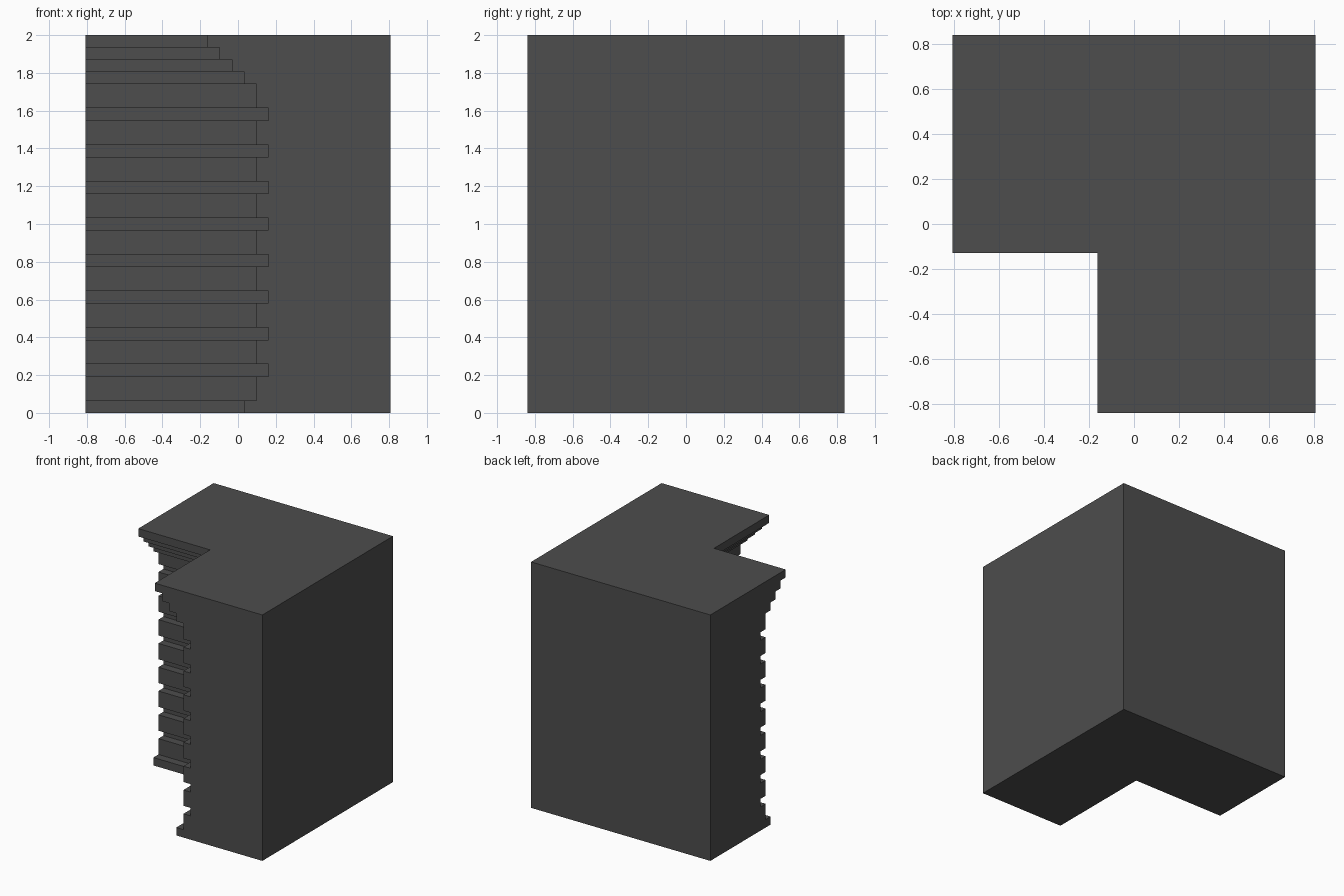
import bpy
import bmesh

cube = bpy.data.objects.get("Cube")
if cube:
    bpy.data.objects.remove(cube, do_unlink=True)

# Everything sits on a grid of 31 units in height
U = 2 / 31
HX, HY = 12.5, 13

# Dark stone colour
stone = bpy.data.materials.new("dark_grey")
stone.use_nodes = True
colour = (0.075, 0.075, 0.075, 1)
stone.diffuse_color = colour
stone.node_tree.nodes["Principled BSDF"].inputs["Base Color"].default_value = colour

# Moulding profile as (thickness, height): plinth, grooved shaft, stepped cornice
profile = [(12, 0), (12, 1), (11, 1)]
for z in range(3, 25, 3):
    profile += [(11, z), (10, z), (10, z + 1), (11, z + 1)]
for step in range(4):
    profile += [(11 + step, 27 + step), (12 + step, 27 + step)]
profile.append((15, 31))

bm = bmesh.new()


def vert(x, y, z):
    return bm.verts.new((x * U, y * U, z * U))


# Sweep the profile around the mitred inner corner
side_end = [vert(-HX, HY - t, z) for t, z in profile]
corner = [vert(HX - t, HY - t, z) for t, z in profile]
front_end = [vert(HX - t, -HY, z) for t, z in profile]
for a, b in ((side_end, corner), (corner, front_end)):
    for i in range(len(profile) - 1):
        bm.faces.new((a[i], b[i], b[i + 1], a[i + 1]))

# Plain outer walls
outer = [[vert(x, y, z) for z in (0, 31)]
         for x, y in ((HX, -HY), (HX, HY), (-HX, HY))]
for a, b in zip(outer, outer[1:]):
    bm.faces.new((a[0], b[0], b[1], a[1]))

# Profiled ends of the two wings
bm.faces.new(front_end + outer[0][::-1])
bm.faces.new(side_end + outer[2][::-1])

# L-shaped bottom and top
for i, k in ((0, 0), (-1, 1)):
    bm.faces.new([side_end[i], corner[i], front_end[i]] + [o[k] for o in outer])

bmesh.ops.recalc_face_normals(bm, faces=bm.faces)
mesh = bpy.data.meshes.new("corner_wall_block")
bm.to_mesh(mesh)
bm.free()
mesh.materials.append(stone)
wall = bpy.data.objects.new("corner_wall_block", mesh)
bpy.context.collection.objects.link(wall)
